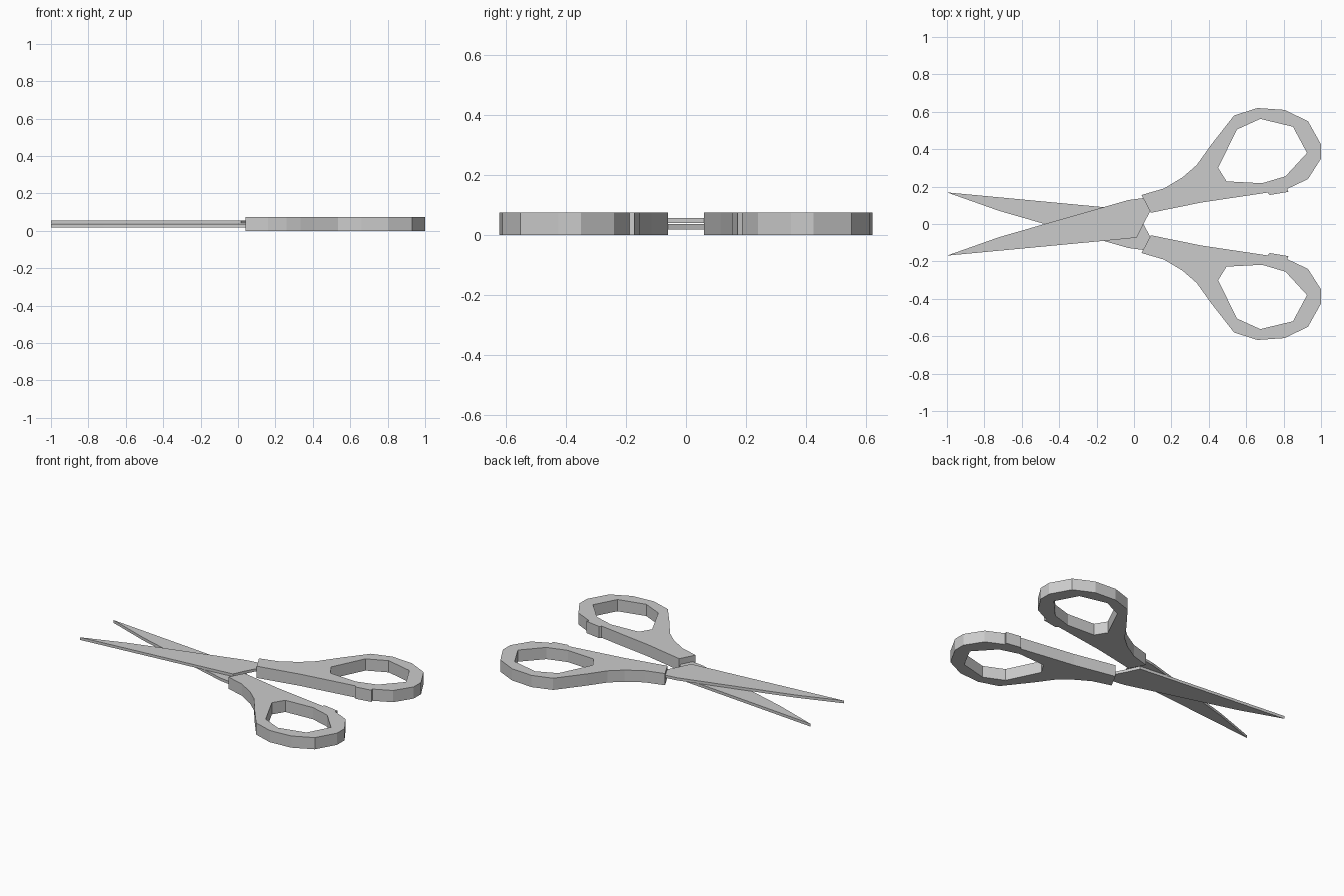
import bpy, bmesh

if "Cube" in bpy.data.objects:
    bpy.data.objects.remove(bpy.data.objects["Cube"])

HANDLE = [(.04, .155), (.16, .19), (.26, .25), (.335, .315), (.41, .42), (.535, .58),
          (.66, .62), (.805, .61), (.93, .55), (1, .425), (1, .35), (.93, .24),
          (.82, .188), (.825, .172), (.725, .155), (.715, .168), (.36, .115), (.09, .06)]
HOLE = [(.45, .30), (.55, .505), (.675, .562), (.85, .52), (.925, .38),
        (.81, .255), (.685, .218), (.495, .228)]
BLADE = [(-1, -.169), (-.72, -.07), (-.46, .005), (-.03, .128), (.06, .14),
         (.085, .065), (.05, 0), (.015, -.073), (-.14, -.088)]


def plate(name, loops, z0, z1, side):
    """Extruded flat outline; extra loops become holes, side mirrors in y."""
    cu = bpy.data.curves.new(name, 'CURVE')
    cu.dimensions = '2D'
    cu.fill_mode = 'BOTH'
    cu.extrude = (z1 - z0) / 2
    for pts in loops:
        sp = cu.splines.new('POLY')
        sp.points.add(len(pts) - 1)
        for p, (x, y) in zip(sp.points, pts):
            p.co = (x, y * side, 0, 1)
        sp.use_cyclic_u = True
        sp.use_smooth = False
    tmp = bpy.data.objects.new(name + "_curve", cu)
    bpy.context.collection.objects.link(tmp)
    dg = bpy.context.evaluated_depsgraph_get()
    me = bpy.data.meshes.new_from_object(tmp.evaluated_get(dg))
    bpy.data.objects.remove(tmp)
    # weld caps to walls
    bm = bmesh.new()
    bm.from_mesh(me)
    bmesh.ops.remove_doubles(bm, verts=bm.verts, dist=1e-4)
    bmesh.ops.recalc_face_normals(bm, faces=bm.faces)
    for f in bm.faces:
        f.smooth = False
    bmesh.ops.translate(bm, verts=bm.verts, vec=(0, 0, (z0 + z1) / 2))
    bm.to_mesh(me)
    bm.free()
    me.name = name
    ob = bpy.data.objects.new(name, me)
    bpy.context.collection.objects.link(ob)
    return ob


# finger-loop handles
plate("handle_back", [HANDLE, HOLE], 0, .075, 1)
plate("handle_front", [HANDLE, HOLE], 0, .075, -1)

# crossing blades, one stacked on the other
plate("blade_upper", [BLADE], .039, .056, 1)
plate("blade_lower", [BLADE], .019, .037, -1)
